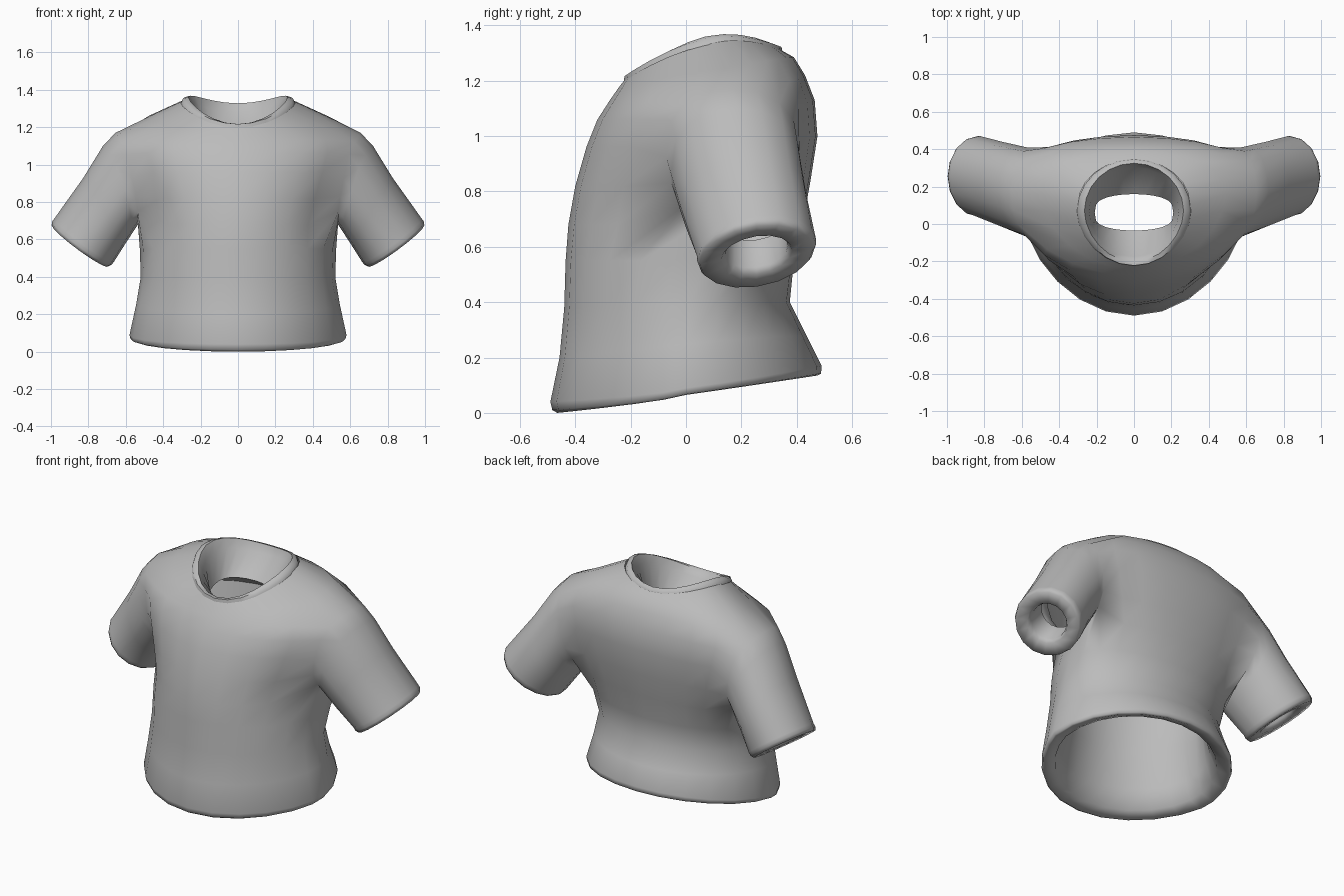
import bpy, bmesh, math
from mathutils import Vector

cube = bpy.data.objects.get("Cube")
if cube:
    bpy.data.objects.remove(cube)

N = 24        # columns around the torso
ARM = 2       # armhole reaches this many columns either side of the side seam

fabric = bpy.data.materials.new("grey fabric")
fabric.use_nodes = True
fabric.diffuse_color = (0.5, 0.5, 0.5, 1)
fabric.node_tree.nodes["Principled BSDF"].inputs["Base Color"].default_value = (0.5, 0.5, 0.5, 1)


def ring(bm, zf, zs, zb, w, yf, yc, yb, back=1.0, front=1.1):
    """Tilted oval: heights at front, side and back, half width, y at front, side and back.
    Back and front values below 1 square off that half, above 1 make it pointed."""
    verts = []
    for i in range(N):
        a = math.tau * i / N
        c, s = math.cos(a), math.sin(a)
        y = yc + (yb - yc) * s ** back if s > 0 else yc - (yc - yf) * (-s) ** front
        z = zs + s * (zb - zf) / 2 + s * s * ((zf + zb) / 2 - zs)
        verts.append(bm.verts.new((w * c, y, z)))
    return verts


def bridge(bm, a, b, skip=()):
    n = len(a)
    for i in range(n):
        if i not in skip:
            j = (i + 1) % n
            bm.faces.new((a[i], a[j], b[j], b[i]))


def finish(bm, name, angle):
    bmesh.ops.recalc_face_normals(bm, faces=bm.faces)
    mesh = bpy.data.meshes.new(name)
    bm.to_mesh(mesh)
    bm.free()
    mesh.materials.append(fabric)
    obj = bpy.data.objects.new(name, mesh)
    bpy.context.collection.objects.link(obj)
    bpy.ops.object.select_all(action="DESELECT")
    obj.select_set(True)
    bpy.context.view_layer.objects.active = obj
    bpy.ops.object.shade_smooth_by_angle(angle=math.radians(angle))


# Torso rings: thick lining down to the hem, then the outside up to the neck
bm = bmesh.new()
lining = [
    (.98, 1.0, 1.05, .50, -.26, .12, .37, .8),
    (.66, .68, .70, .43, -.335, .08, .33, .9),
    (.38, .40, .40, .43, -.345, .02, .29),
    (.16, .20, .25, .46, -.375, 0, .36),
]
lower = [
    (.03, .09, .16, .49, -.40, 0, .41, 1, 1.2),
    (0, .065, .135, .56, -.465, 0, .475, 1, 1.3),
    (.01, .068, .142, .575, -.483, 0, .488, 1, 1.35),
    (.04, .09, .17, .58, -.49, 0, .49, 1, 1.35),
    (.20, .25, .28, .545, -.457, 0, .435, 1, 1.25),
    (.38, .40, .40, .52, -.44, .02, .375, 1, 1.15),
    (.55, .55, .55, .525, -.435, .07, .39, .85),
]
upper = [
    (.68, .68, .70, .53, -.425, .13, .425, .7),
    (.82, .82, .84, .58, -.40, .15, .45, .65),
    (.96, .97, 1.0, .64, -.36, .16, .475, .65),
    (1.06, 1.08, 1.13, .68, -.32, .17, .465, .65),
    (1.13, 1.16, 1.22, .66, -.275, .17, .43, .7),
]
yoke = [
    (1.18, 1.25, 1.285, .49, -.24, .16, .39, .8),
    (1.205, 1.338, 1.31, .30, -.22, .10, .345),
]
rings = [ring(bm, *r) for r in lining + lower + upper + yoke]
first = len(lining) + len(lower)
last = first + len(upper) - 1
half = N // 2
gap = {(base + k) % N for base in (0, half) for k in range(-ARM, ARM)}
for k in range(len(rings) - 1):
    bridge(bm, rings[k], rings[k + 1], gap if first <= k < last else ())

# Sleeves: round off each armhole edge and bridge it out to a turned-in cuff
for side in (1, -1):
    def col(row, k):
        return rings[row][(k if side > 0 else half - k) % N]
    loop = [col(last, k) for k in range(ARM + 1)]
    loop += [col(r, ARM) for r in range(last - 1, first, -1)]
    loop += [col(first, k) for k in range(ARM, -ARM - 1, -1)]
    loop += [col(r, -ARM) for r in range(first + 1, last)]
    loop += [col(last, k) for k in range(-ARM, 0)]
    turns = [math.tau * i / len(loop) for i in range(len(loop))]
    for v, t in zip(loop, turns):
        c, s = math.cos(t), math.sin(t)
        rise = c ** .65 if c > 0 else c
        v.co = (side * (.595 + .06 * c - .03 * s * s), .168 + .24 * s, .925 + .245 * rise)

    centre = Vector((.84 * side, .255, .572))
    across = Vector((.81 * side, 0, .585))
    depth = Vector((0, .215, .03))
    along = Vector((.585 * side, 0, -.81))

    def cuff_point(t, scale, push):
        return (centre + along * push + across * (.197 * scale * math.cos(t))
                + depth * (scale * math.sin(t)))

    prev = loop
    start = [v.co.copy() for v in loop]
    for blend, bulge in ((.16, .014), (.5, 0)):
        new = [bm.verts.new(p.lerp(cuff_point(t, 1, 0), blend) + across * bulge * max(0, math.cos(t)))
               for p, t in zip(start, turns)]
        bridge(bm, prev, new)
        prev = new
    for scale, push in ((1, -.03), (1, -.01), (.95, .008), (.6, .003), (.53, -.02), (.52, -.14)):
        new = [bm.verts.new(cuff_point(t, scale, push)) for t in turns]
        bridge(bm, prev, new)
        prev = new

loose = [v for v in bm.verts if not v.link_faces]
bmesh.ops.delete(bm, geom=loose, context="VERTS")
finish(bm, "shirt_body", 75)

# Collar: raised band around the neck with a facing that folds down to the lining
bm = bmesh.new()
band = [
    (1.198, 1.328, 1.30, .305, -.225, .07, .35),
    (1.217, 1.352, 1.322, .295, -.222, .07, .345),
    (1.217, 1.36, 1.328, .265, -.20, .07, .325),
    (1.18, 1.31, 1.28, .24, -.175, .07, .305),
    (1.07, 1.13, 1.18, .21, -.035, .06, .16, .6, .6),
    (.98, 1.0, 1.05, .50, -.26, .12, .37, .8),
]
hoops = [ring(bm, *r) for r in band]
for a, b in zip(hoops, hoops[1:]):
    bridge(bm, a, b)
finish(bm, "collar", 60)
